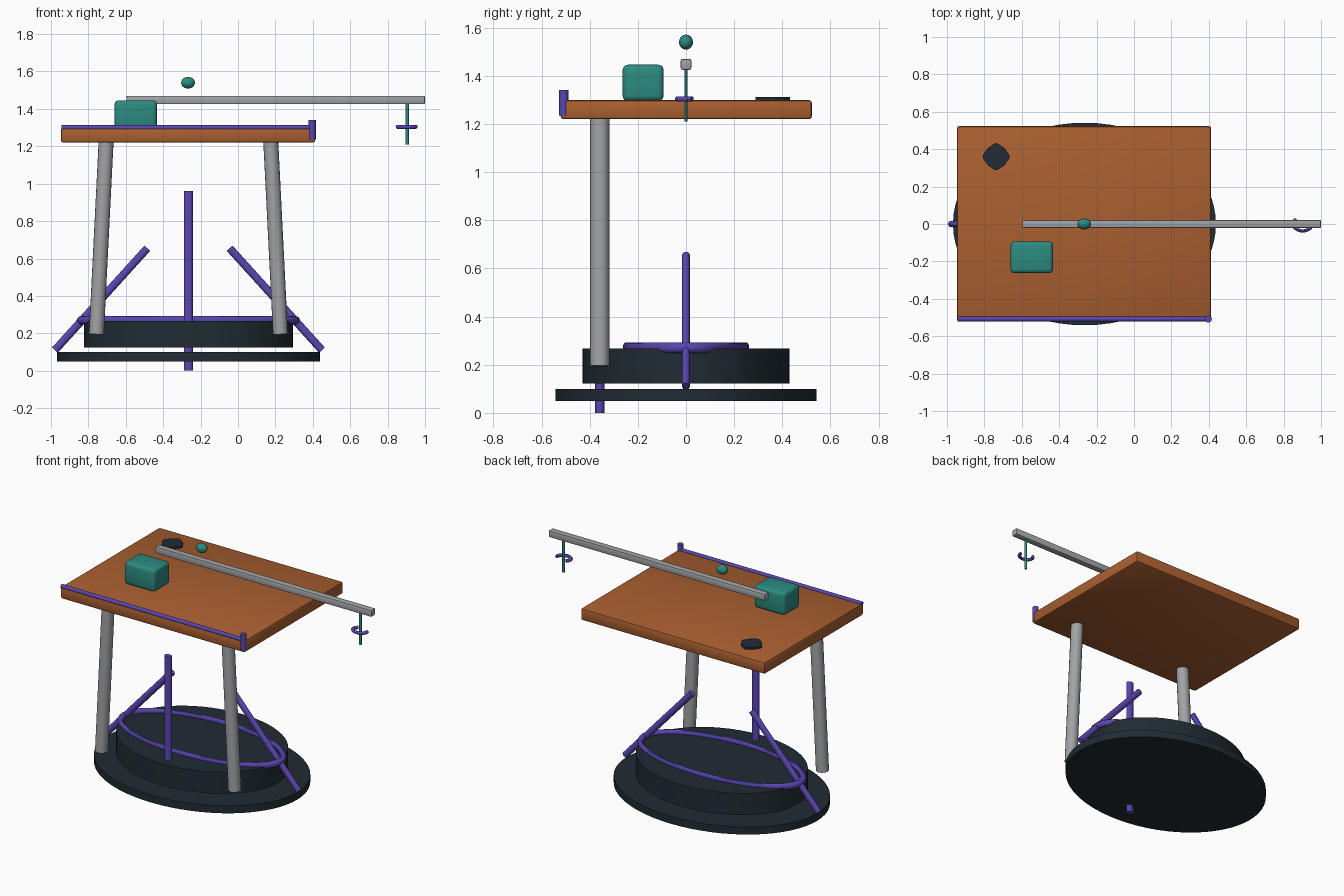
import bpy, bmesh, math
from mathutils import Vector, Matrix

if "Cube" in bpy.data.objects:
    bpy.data.objects.remove(bpy.data.objects["Cube"])

CX = -0.265      # centre line of the stand
SQUASH = 0.77    # round parts are narrower front to back


def material(name, r, g, b):
    m = bpy.data.materials.new(name)
    m.use_nodes = True
    m.diffuse_color = (r, g, b, 1)
    bsdf = next(n for n in m.node_tree.nodes if n.type == "BSDF_PRINCIPLED")
    bsdf.inputs["Base Color"].default_value = (r, g, b, 1)
    return m


ORANGE = material("burnt orange", 0.40, 0.115, 0.03)
TEAL = material("teal", 0.025, 0.26, 0.22)
PURPLE = material("purple", 0.10, 0.06, 0.43)
DARK = material("dark slate", 0.014, 0.025, 0.033)
GREY = material("grey", 0.36, 0.365, 0.38)


def finish(name, bm, mat, smooth=True):
    bmesh.ops.recalc_face_normals(bm, faces=bm.faces)
    mesh = bpy.data.meshes.new(name)
    bm.to_mesh(mesh)
    bm.free()
    mesh.materials.append(mat)
    ob = bpy.data.objects.new(name, mesh)
    bpy.context.collection.objects.link(ob)
    if smooth:
        bpy.ops.object.select_all(action="DESELECT")
        ob.select_set(True)
        bpy.context.view_layer.objects.active = ob
        bpy.ops.object.shade_smooth_by_angle(angle=math.radians(35))
    return ob


def rod(name, a, b, radius, mat, squash=1.0, sides=16):
    a, b = Vector(a), Vector(b)
    d = b - a
    turn = d.to_track_quat("Z", "Y").to_matrix().to_4x4()
    place = Matrix.Translation((a + b) / 2) @ Matrix.Diagonal((1, squash, 1, 1)) @ turn
    bm = bmesh.new()
    bmesh.ops.create_cone(bm, cap_ends=True, segments=sides, radius1=radius,
                          radius2=radius, depth=d.length, matrix=place)
    return finish(name, bm, mat)


def box(name, low, high, bevel, mat, segments=2):
    low, high = Vector(low), Vector(high)
    bm = bmesh.new()
    bmesh.ops.create_cube(bm, size=1, matrix=Matrix.Translation((low + high) / 2)
                          @ Matrix.Diagonal((*(high - low), 1)))
    bmesh.ops.bevel(bm, geom=bm.edges[:], offset=bevel, segments=segments,
                    profile=0.5, affect="EDGES")
    return finish(name, bm, mat)


def ring(name, centre, major, minor, squash, mat, start=0, sweep=360, steps=64, sides=12):
    bm = bmesh.new()
    closed = sweep == 360
    loops = []
    for i in range(steps if closed else steps + 1):
        t = math.radians(start + sweep * i / steps)
        loop = []
        for j in range(sides):
            p = math.tau * j / sides
            r = major + minor * math.cos(p)
            loop.append(bm.verts.new((centre[0] + r * math.cos(t),
                                      centre[1] + squash * r * math.sin(t),
                                      centre[2] + minor * math.sin(p))))
        loops.append(loop)
    pairs = list(zip(loops, loops[1:]))
    if closed:
        pairs.append((loops[-1], loops[0]))
    else:
        bm.faces.new(loops[0])
        bm.faces.new(loops[-1])
    for p, q in pairs:
        for j in range(sides):
            k = (j + 1) % sides
            bm.faces.new((p[j], p[k], q[k], q[j]))
    return finish(name, bm, mat)


# Stacked oval base
rod("base_disc", (CX, 0, 0.05), (CX, 0, 0.10), 0.703, DARK, SQUASH, 64)
rod("upper_disc", (CX, 0, 0.123), (CX, 0, 0.267), 0.559, DARK, SQUASH, 64)
ring("base_ring", (CX, 0, 0.27), 0.574, 0.022, 0.44, PURPLE)

# Legs and slanted struts, one on each side
for side, s in (("right", -1), ("left", 1)):
    rod(side + "_leg", (CX + s * 0.492, -0.358, 0.195),
        (CX + s * 0.44, -0.358, 1.23), 0.04, GREY)
    rod(side + "_strut", (CX + s * 0.714, 0, 0.11),
        (CX + s * 0.22, 0, 0.655), 0.021, PURPLE, SQUASH)

# Upright post through the base
rod("front_post", (CX, -0.358, 0), (CX, -0.358, 0.96), 0.025, PURPLE, SQUASH)

# Tabletop with front rail and corner post
box("tabletop", (-0.947, -0.521, 1.22), (0.413, 0.523, 1.299), 0.012, ORANGE)
rod("front_rail", (-0.945, -0.508, 1.299), (0.397, -0.508, 1.299), 0.0135, PURPLE)
rod("rail_post", (0.397, -0.508, 1.235), (0.397, -0.508, 1.34), 0.019, PURPLE)

# Block on the table
box("table_block", (-0.66, -0.263, 1.295), (-0.433, -0.093, 1.446), 0.022, TEAL, 3)

# Flat lobed pad on the table
bm = bmesh.new()
outline = []
for i in range(48):
    t = math.tau * i / 48
    r = 0.066 + 0.004 * math.cos(4 * t) + 0.002 * math.cos(8 * t)
    outline.append(bm.verts.new((-0.737 + r * math.cos(t), 0.36 + r * math.sin(t), 1.295)))
pad = bmesh.ops.extrude_face_region(bm, geom=[bm.faces.new(outline)])
bmesh.ops.translate(bm, vec=(0, 0, 0.017),
                    verts=[v for v in pad["geom"] if isinstance(v, bmesh.types.BMVert)])
finish("lobed_pad", bm, DARK)

# Long arm with hanging rod and open hook ring
box("long_arm", (-0.597, -0.022, 1.425), (1.0, 0.022, 1.47), 0.007, GREY)
rod("hanging_rod", (0.904, 0, 1.21), (0.904, 0, 1.43), 0.009, TEAL, SQUASH, 12)
ring("hook_ring", (0.902, 0, 1.304), 0.048, 0.011, SQUASH, PURPLE, 135, 235, 24)

# Ball above the arm
bm = bmesh.new()
bmesh.ops.create_uvsphere(bm, u_segments=24, v_segments=16, radius=1,
                          matrix=Matrix.Translation((CX - 0.002, 0, 1.54))
                          @ Matrix.Diagonal((0.037, 0.029, 0.031, 1)))
finish("ball", bm, TEAL)
